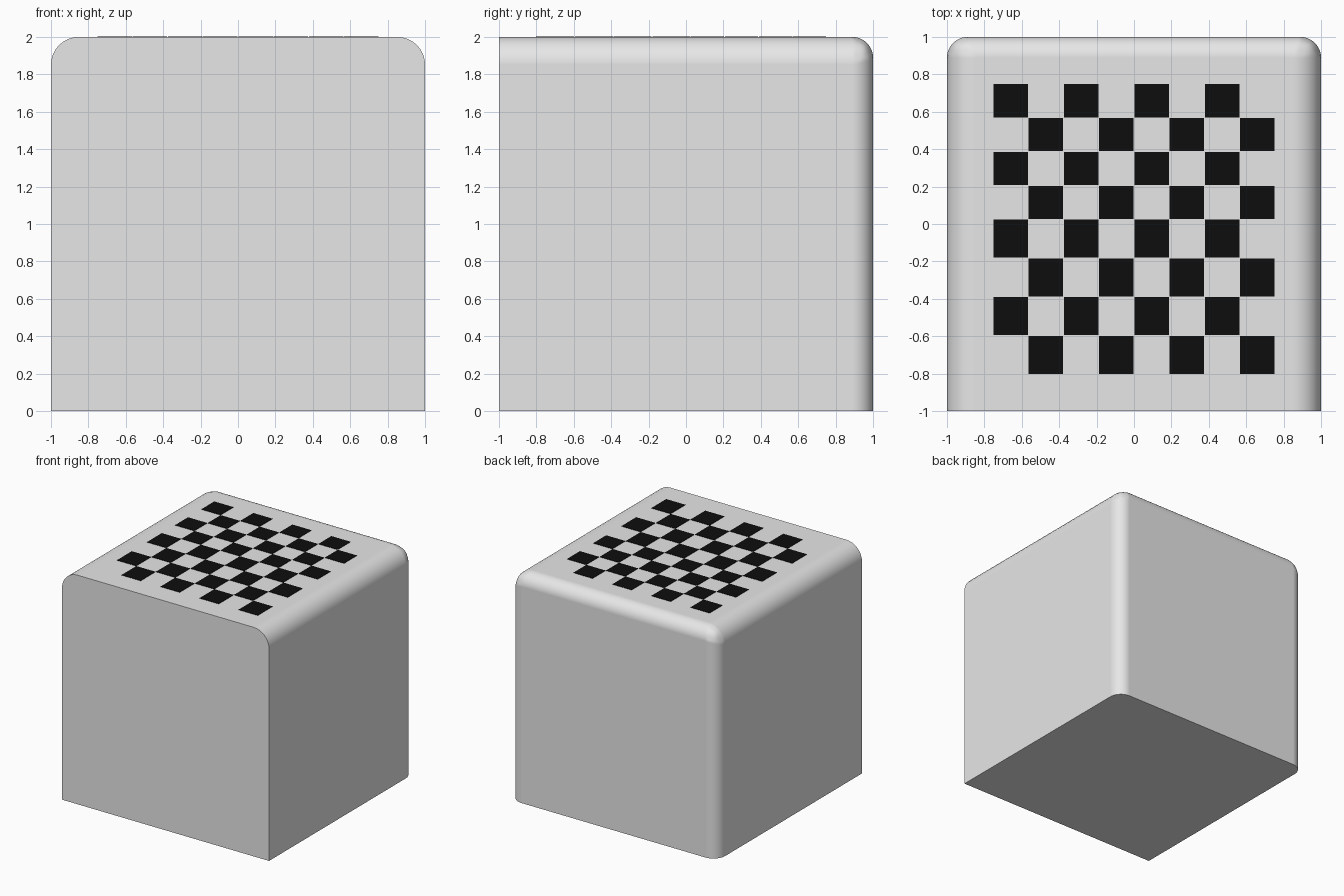
import bpy, bmesh

if "Cube" in bpy.data.objects:
    bpy.data.objects.remove(bpy.data.objects["Cube"])

def material(name, rgb):
    m = bpy.data.materials.new(name)
    m.diffuse_color = (*rgb, 1)
    m.use_nodes = True
    m.node_tree.nodes["Principled BSDF"].inputs["Base Color"].default_value = m.diffuse_color
    return m

def add_object(name, bm, mat):
    me = bpy.data.meshes.new(name)
    bm.to_mesh(me)
    bm.free()
    me.materials.append(mat)
    ob = bpy.data.objects.new(name, me)
    bpy.context.collection.objects.link(ob)
    return ob

grey = material("light grey", (0.8, 0.8, 0.8))
black = material("black", (0.004, 0.004, 0.004))

# Block: front and bottom edges stay sharp, the others are rounded
bm = bmesh.new()
bmesh.ops.create_cube(bm, size=2)
bmesh.ops.translate(bm, verts=bm.verts, vec=(0, 0, 1))
weight = bm.edges.layers.float.new("bevel_weight_edge")
for e in bm.edges:
    mid = (e.verts[0].co + e.verts[1].co) / 2
    if mid.y < -0.9 or mid.z < 0.1:
        continue
    e[weight] = 1.0 if abs(mid.y) < 0.1 else 0.75
block = add_object("rounded_block", bm, grey)
bevel = block.modifiers.new("round edges", 'BEVEL')
bevel.limit_method = 'WEIGHT'
bevel.width = 0.15
bevel.segments = 8
bpy.context.view_layer.objects.active = block
block.select_set(True)
bpy.ops.object.shade_smooth_by_angle()
bevel.harden_normals = True
bpy.ops.object.modifier_apply(modifier=bevel.name)

# Checker pattern: thin plates on top, rows get deeper towards the front
bm = bmesh.new()
col = 0.1885
y_top = 0.749
for row in range(8):
    depth = 0.181 if row < 4 else 0.207
    for c in range(row % 2, 8, 2):
        cube = bmesh.ops.create_cube(bm, size=1)["verts"]
        bmesh.ops.scale(bm, verts=cube, vec=(col - 0.004, depth - 0.004, 0.006))
        bmesh.ops.translate(bm, verts=cube,
                            vec=(-0.754 + col * (c + 0.5), y_top - depth / 2, 2.0))
    y_top -= depth
add_object("checker_squares", bm, black)
